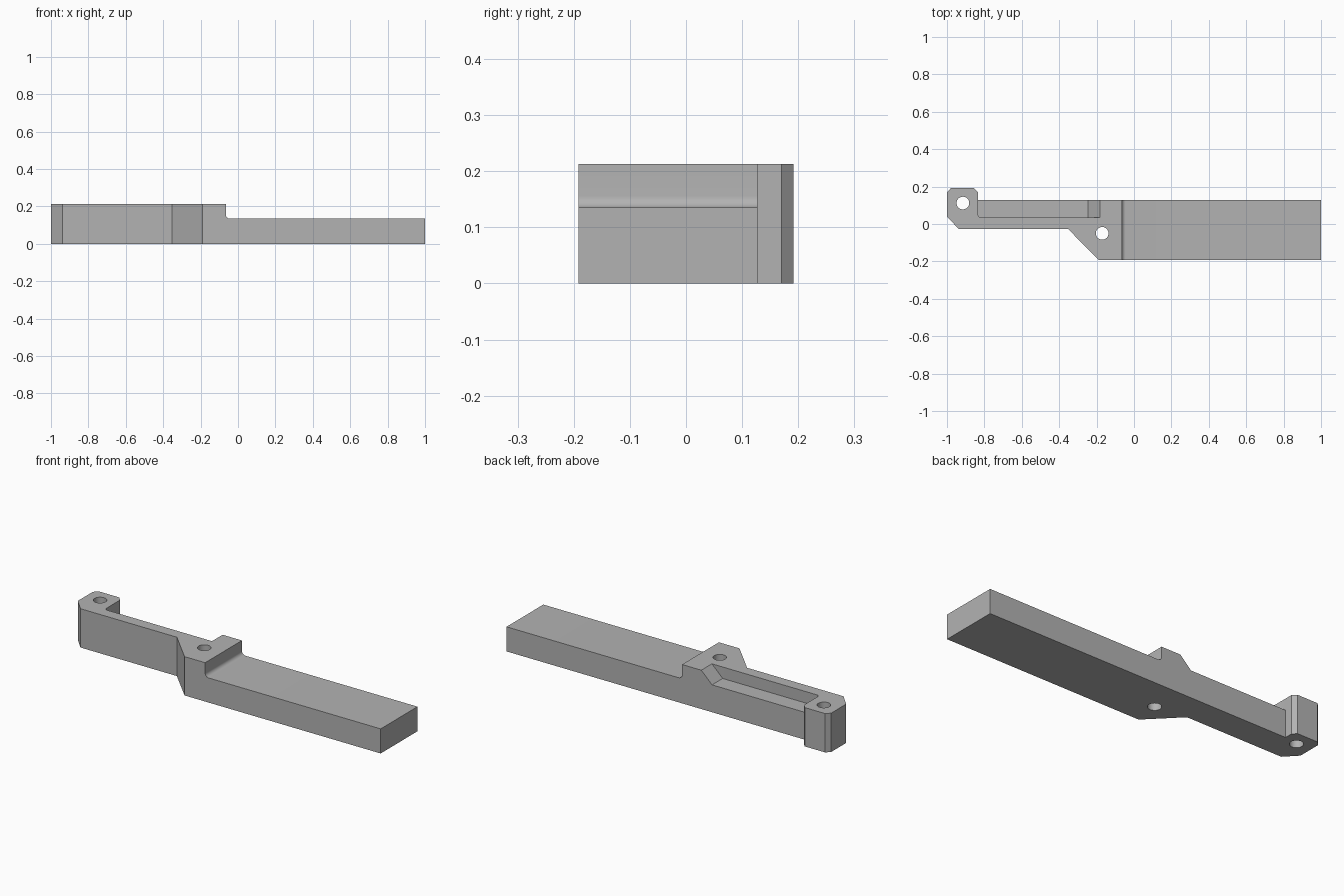
import bpy, bmesh, math
from mathutils import Vector

if "Cube" in bpy.data.objects:
    bpy.data.objects.remove(bpy.data.objects["Cube"])

TOP, LOW, POCKET = 0.213, 0.135, 0.15
BACK, FRONT = 0.127, -0.192

grey = bpy.data.materials.new("plain grey")
grey.use_nodes = True
colour = (0.45, 0.45, 0.45, 1)
grey.diffuse_color = colour
grey.node_tree.nodes["Principled BSDF"].inputs["Base Color"].default_value = colour


def prism(name, points, direction):
    """Extrude a closed 3D outline along a direction."""
    bm = bmesh.new()
    face = bm.faces.new([bm.verts.new(p) for p in points])
    new = bmesh.ops.extrude_face_region(bm, geom=[face])["geom"]
    moved = [v for v in new if isinstance(v, bmesh.types.BMVert)]
    bmesh.ops.translate(bm, verts=moved, vec=Vector(direction))
    bmesh.ops.recalc_face_normals(bm, faces=bm.faces)
    mesh = bpy.data.meshes.new(name)
    bm.to_mesh(mesh)
    bm.free()
    mesh.materials.append(grey)
    obj = bpy.data.objects.new(name, mesh)
    bpy.context.collection.objects.link(obj)
    return obj


def cut(target, cutter):
    """Subtract the cutter, then discard it."""
    mod = target.modifiers.new("cut", "BOOLEAN")
    mod.operation = "DIFFERENCE"
    mod.solver = "EXACT"
    mod.object = cutter
    bpy.context.view_layer.objects.active = target
    bpy.ops.object.modifier_apply(modifier=mod.name)
    bpy.data.objects.remove(cutter)


def arc(cx, cy, r, start, end, steps):
    return [(cx + r * math.cos(math.radians(start + (end - start) * i / steps)),
             cy + r * math.sin(math.radians(start + (end - start) * i / steps)))
            for i in range(steps + 1)]


# Full-height plan shape with the end lug and angled shoulder
plan = [(-1, 0.04), (-0.937, -0.027), (-0.352, -0.027), (-0.19, FRONT),
        (1, FRONT), (1, BACK), (-0.834, BACK), (-0.834, 0.17),
        (-0.855, 0.192), (-0.979, 0.192), (-1, 0.17)]
bracket = prism("bracket_arm", [(x, y, 0) for x, y in plan], (0, 0, TOP))

# Lowered tongue, with a fillet at the foot of the step
step = arc(-0.044, LOW + 0.021, 0.021, 180, 270, 8) + [(1.1, LOW), (1.1, 0.3), (-0.065, 0.3)]
cut(bracket, prism("step_cutter", [(x, -0.4, z) for x, z in step], (0, 0.8, 0)))

# Open-backed pocket with a rounded inner corner
corner = arc(-0.819, 0.05, 0.015, 180, 270, 5)
pocket = corner + [(-0.247, 0.035), (-0.247, 0.3), (-0.834, 0.3)]
cut(bracket, prism("pocket_cutter", [(x, y, POCKET) for x, y in pocket], (0, 0, 0.2)))

# Sloping end of the pocket
slope = [(-0.25, POCKET), (-0.247, POCKET), (-0.182, TOP), (-0.182, 0.3), (-0.25, 0.3)]
cut(bracket, prism("slope_cutter", [(x, 0.035, z) for x, z in slope], (0, 0.3, 0)))

# Two through holes
for x, y in ((-0.915, 0.112), (-0.17, -0.05)):
    ring = arc(x, y, 0.034, 0, 360, 32)[:-1]
    cut(bracket, prism("hole_cutter", [(px, py, -0.1) for px, py in ring], (0, 0, 0.5)))

# Crisp edges, smooth holes and fillets
bpy.ops.object.select_all(action="DESELECT")
bracket.select_set(True)
bpy.context.view_layer.objects.active = bracket
bpy.ops.object.shade_smooth_by_angle(angle=math.radians(25))
